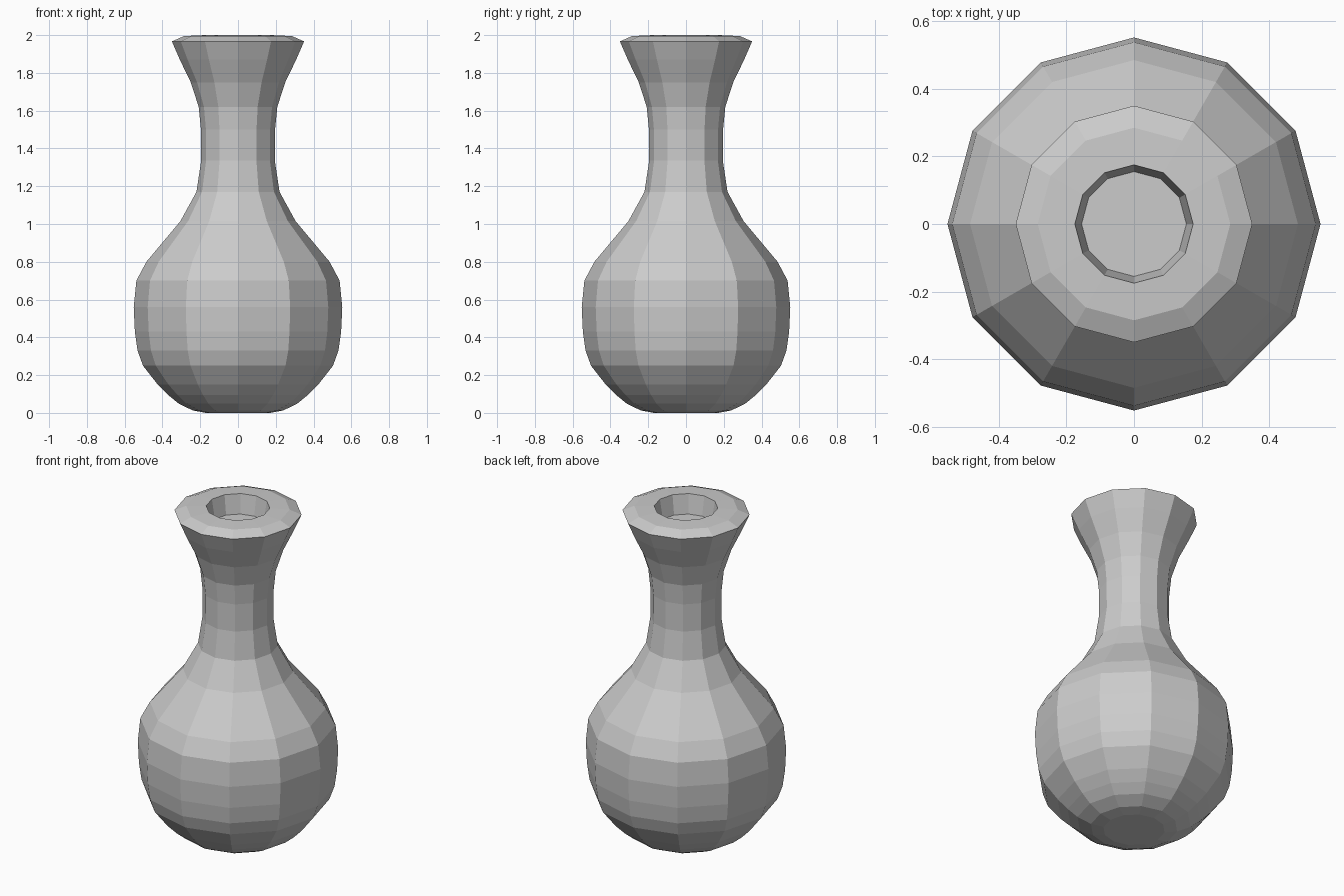
import bpy, bmesh
from math import cos, sin, tau

if "Cube" in bpy.data.objects:
    bpy.data.objects.remove(bpy.data.objects["Cube"])

SIDES = 12

# Profile (radius, height) from base, up the outside, over the lip, into the mouth
PROFILE = [
    (0.17, 0.0), (0.24, 0.013), (0.315, 0.05), (0.37, 0.095), (0.425, 0.15),
    (0.503, 0.25), (0.532, 0.33), (0.546, 0.43), (0.552, 0.56), (0.538, 0.70),
    (0.485, 0.80), (0.305, 1.015), (0.22, 1.17), (0.195, 1.335), (0.196, 1.50),
    (0.208, 1.62), (0.25, 1.75), (0.308, 1.87), (0.35, 1.967), (0.285, 1.995),
    (0.175, 2.0), (0.155, 1.885),
]


def lathe(name, profile, sides):
    """Revolve a profile about z and cap both ends."""
    bm = bmesh.new()
    rings = [[bm.verts.new((r * cos(tau * i / sides), r * sin(tau * i / sides), z))
              for i in range(sides)] for r, z in profile]
    for low, high in zip(rings, rings[1:]):
        for i in range(sides):
            j = (i + 1) % sides
            bm.faces.new((low[i], low[j], high[j], high[i]))
    bm.faces.new(rings[0][::-1])
    bm.faces.new(rings[-1])
    mesh = bpy.data.meshes.new(name)
    bm.to_mesh(mesh)
    bm.free()
    obj = bpy.data.objects.new(name, mesh)
    bpy.context.collection.objects.link(obj)
    return obj


# Vase body with neck, flared lip and shallow mouth
lathe("vase", PROFILE, SIDES)
